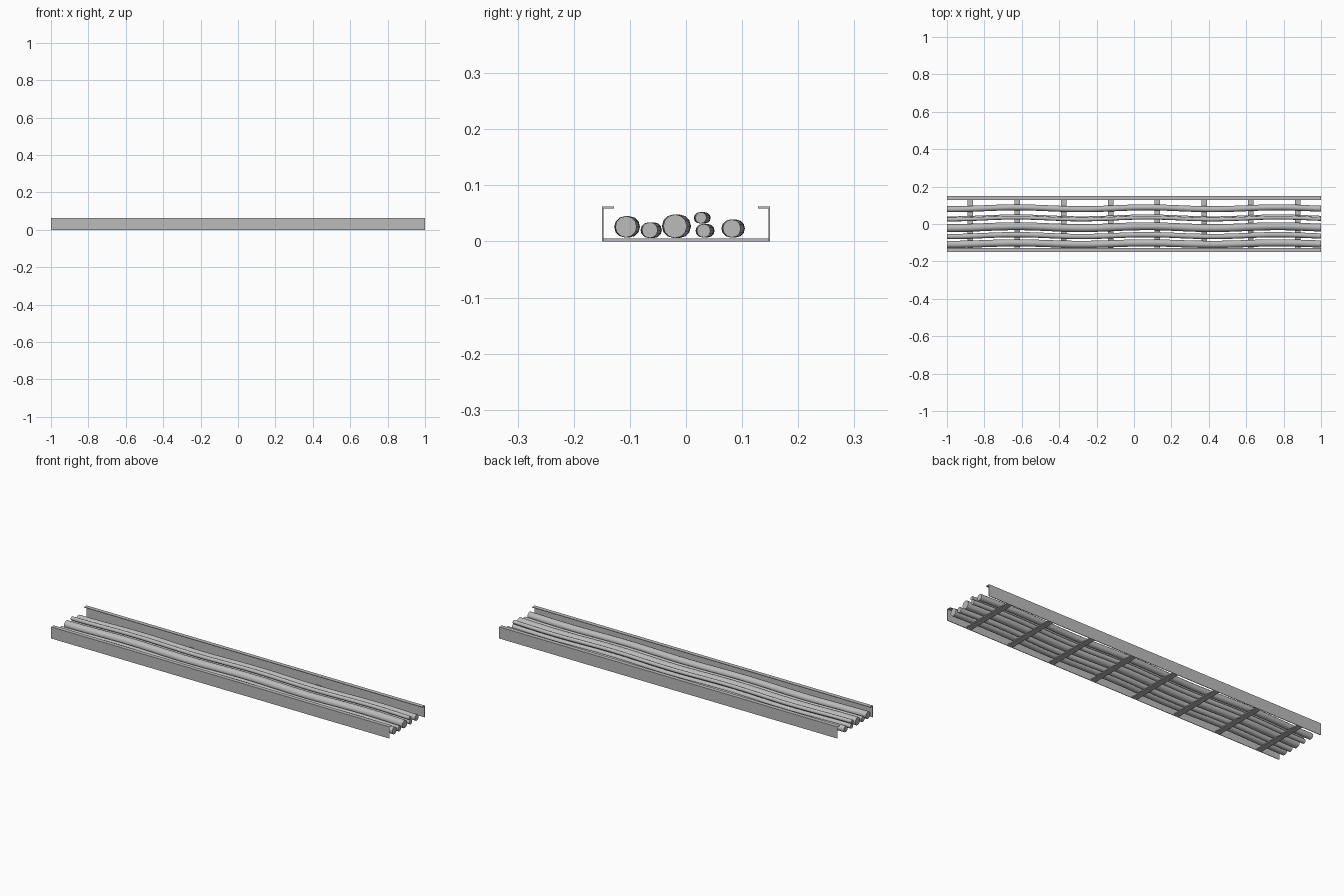
import bpy, bmesh, math
from mathutils import Vector

cube = bpy.data.objects.get("Cube")
if cube:
    bpy.data.objects.remove(cube, do_unlink=True)

grey = bpy.data.materials.new("galvanised grey")
grey.use_nodes = True
colour = (0.5, 0.5, 0.5, 1)
grey.diffuse_color = colour
grey.node_tree.nodes["Principled BSDF"].inputs["Base Color"].default_value = colour


def finish(bm, name):
    bmesh.ops.recalc_face_normals(bm, faces=bm.faces)
    mesh = bpy.data.meshes.new(name)
    bm.to_mesh(mesh)
    bm.free()
    mesh.materials.append(grey)
    obj = bpy.data.objects.new(name, mesh)
    bpy.context.collection.objects.link(obj)
    return obj


def loft(name, rings):
    """Skin a list of equal closed rings and cap both ends."""
    bm = bmesh.new()
    loops = [[bm.verts.new(p) for p in ring] for ring in rings]
    n = len(loops[0])
    for a, b in zip(loops, loops[1:]):
        for i in range(n):
            j = (i + 1) % n
            bm.faces.new((a[i], a[j], b[j], b[i]))
    bm.faces.new(loops[0])
    bm.faces.new(loops[-1])
    return finish(bm, name)


# Side rails: thin web with a lip turned inwards at the top
WIDTH, HEIGHT, LIP, SHEET = 0.15, 0.062, 0.022, 0.003
profile = [(WIDTH, 0), (WIDTH, HEIGHT), (WIDTH - LIP, HEIGHT),
           (WIDTH - LIP, HEIGHT - SHEET), (WIDTH - SHEET, HEIGHT - SHEET),
           (WIDTH - SHEET, 0)]
for name, side in (("front_rail", -1), ("back_rail", 1)):
    loft(name, [[(x, side * y, z) for y, z in profile] for x in (-1, 1)])

# Rungs: flat strips joining the rails
RUNGS, RUNG_W, RUNG_H = 8, 0.03, 0.005
inner = WIDTH - SHEET
for k in range(RUNGS):
    x = -1 + (k + 0.5) * 2 / RUNGS
    section = [(x - RUNG_W / 2, 0), (x + RUNG_W / 2, 0),
               (x + RUNG_W / 2, RUNG_H), (x - RUNG_W / 2, RUNG_H)]
    loft(f"rung_{k + 1}", [[(px, y, pz) for px, pz in section]
                           for y in (-inner, inner)])

# Cables: round tubes snaking gently along the tray
SIDES, STEPS, PERIOD, PEAK = 12, 48, 0.7, 0.07


def cable(name, y, z, radius, sway, peak=PEAK):
    def centre(x):
        return Vector((x, y + sway * math.cos(math.tau * (x - peak) / PERIOD), z))

    rings = []
    for s in range(STEPS + 1):
        c = centre(-1 + 2 * s / STEPS)
        rings.append([c + Vector((0, radius * math.cos(a), radius * math.sin(a)))
                      for a in (math.tau * i / SIDES for i in range(SIDES))])
    obj = loft(name, rings)
    bpy.ops.object.select_all(action="DESELECT")
    obj.select_set(True)
    bpy.context.view_layer.objects.active = obj
    bpy.ops.object.shade_smooth_by_angle(angle=math.radians(40))


cable("thick_front_cable", -0.105, 0.026, 0.019, 0.004)
cable("thin_front_cable", -0.062, 0.02, 0.014, 0.005)
cable("thick_middle_cable", -0.017, 0.027, 0.021, 0.005)
cable("upper_thin_cable", 0.029, 0.042, 0.01, 0.005)
cable("lower_thin_cable", 0.034, 0.019, 0.012, 0.005)
cable("back_cable", 0.084, 0.023, 0.016, 0.005)
